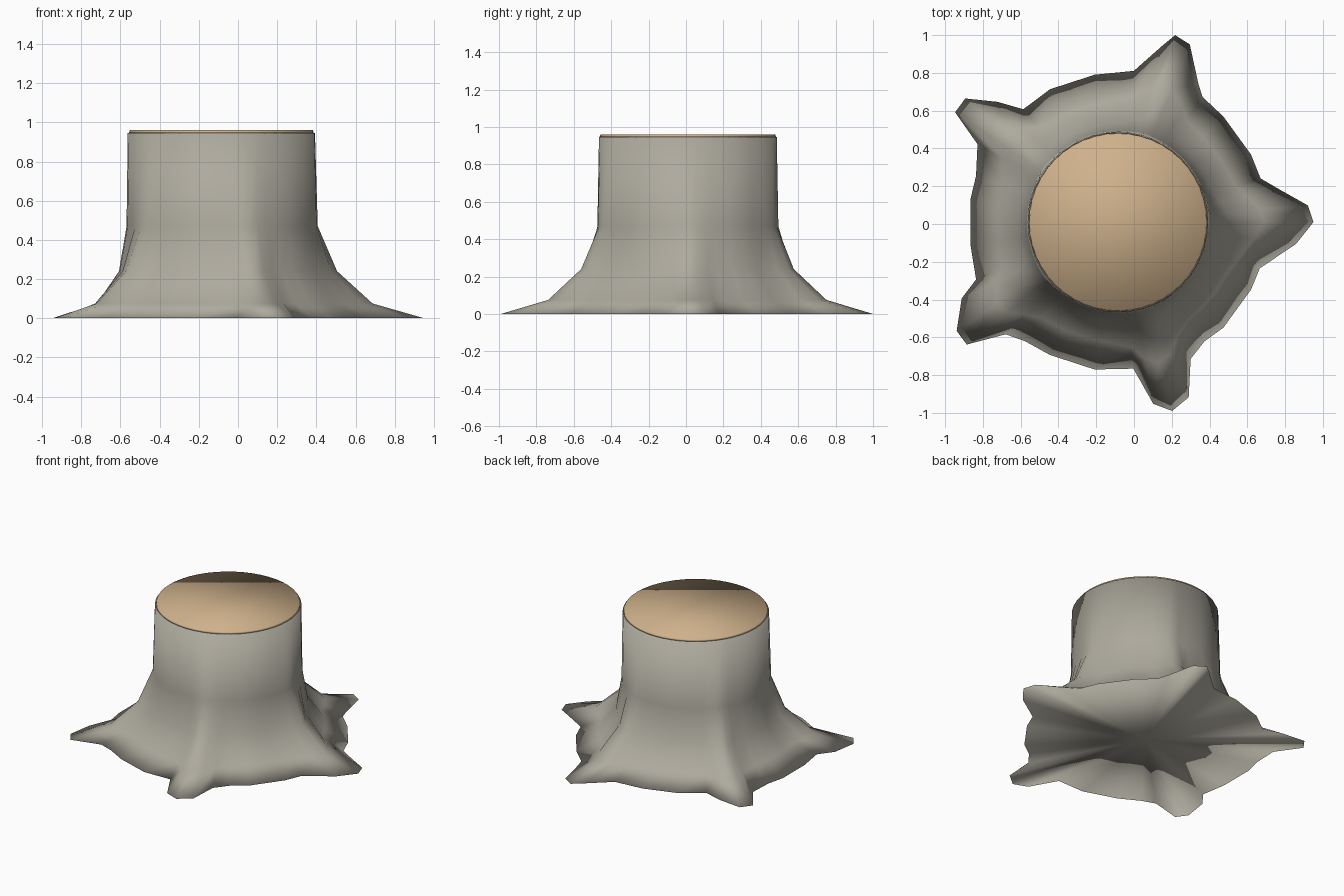
import bpy, bmesh
from math import cos, sin, radians

CENTRE_X, CENTRE_Y = -0.085, 0.01
TRUNK_R = 0.478
ROOT_REACH = 0.555

# Each root: (degrees off its axis, ground radius in hundredths)
ROOTS = [
    [(-18, 79), (-7, 95), (0, 103.5), (5, 101), (11, 88), (17, 79)],
    [(-16, 80), (-12, 85), (-4, 101.5), (1, 103.5), (4, 96), (12, 80.5)],
    [(-14, 78), (-9, 90), (-3, 104), (2, 104), (7, 85), (18, 79)],
    [(-14, 81), (-10, 92), (-2, 103), (3, 103), (9, 84), (16, 80)],
    [(-12, 78), (-7, 98), (-2, 104), (4, 100), (10, 82), (18, 78)],
]
VALLEY = [(27, 79), (36, 78), (45, 79)]

# Height, share of the root reach kept, sharpness of the ridges, smoothing passes
LEVELS = [
    (0.0, 1.0, 1.0, 0),
    (0.075, 0.56, 1.15, 1),
    (0.24, 0.22, 1.7, 1),
    (0.47, 0.03, 1.7, 2),
    (0.945, 0.0, 1.0, 0),
]


def make_material(name, colour):
    mat = bpy.data.materials.new(name)
    mat.use_nodes = True
    mat.diffuse_color = (*colour, 1)
    for node in mat.node_tree.nodes:
        if node.type == 'BSDF_PRINCIPLED':
            node.inputs["Base Color"].default_value = (*colour, 1)
            node.inputs["Roughness"].default_value = 0.9
    return mat


def add_ring(bm, angles, radii, z):
    return [bm.verts.new((CENTRE_X + r * cos(a), CENTRE_Y + r * sin(a), z))
            for a, r in zip(angles, radii)]


def bridge(bm, low, high):
    for i in range(len(low)):
        j = (i + 1) % len(low)
        bm.faces.new((low[i], low[j], high[j], high[i]))


def finish(bm, name, mat):
    mesh = bpy.data.meshes.new(name)
    for face in bm.faces:
        face.smooth = True
    bm.to_mesh(mesh)
    bm.free()
    mesh.materials.append(mat)
    obj = bpy.data.objects.new(name, mesh)
    bpy.context.collection.objects.link(obj)
    return obj


def smooth_loop(values, passes):
    n = len(values)
    for _ in range(passes):
        values = [(values[i - 1] + 2 * values[i] + values[(i + 1) % n]) / 4
                  for i in range(n)]
    return values


cube = bpy.data.objects.get("Cube")
if cube:
    bpy.data.objects.remove(cube, do_unlink=True)

bark = make_material("bark grey", (0.42, 0.40, 0.34))
wood = make_material("cut wood tan", (0.62, 0.44, 0.26))

# Ground outline around the five roots and the valleys between them
angles, ground = [], []
for i, root in enumerate(ROOTS):
    for offset, radius in root + VALLEY:
        angles.append(radians(72 * i + offset))
        ground.append(radius / 100)

# Bark: flared roots lofted up into a round trunk
bm = bmesh.new()
rings = []
for z, share, sharp, passes in LEVELS:
    spread = [(r - TRUNK_R) / ROOT_REACH for r in smooth_loop(ground, passes)]
    radii = [TRUNK_R + ROOT_REACH * share * s ** sharp for s in spread]
    rings.append(add_ring(bm, angles, radii, z))
for low, high in zip(rings, rings[1:]):
    bridge(bm, low, high)
bm.faces.new(rings[-1])

# Underside: a fan meeting at the middle
middle = bm.verts.new((CENTRE_X, CENTRE_Y, 0))
base = rings[0]
for i in range(len(base)):
    bm.faces.new((base[i], middle, base[(i + 1) % len(base)]))
finish(bm, "stump_bark", bark)

# Cut top: a thin disc with a slightly tapered edge
bm = bmesh.new()
SIDES = 48
turn = [radians(360 * i / SIDES) for i in range(SIDES)]
lower = add_ring(bm, turn, [0.472] * SIDES, 0.946)
upper = add_ring(bm, turn, [0.467] * SIDES, 0.96)
bridge(bm, lower, upper)
bm.faces.new(upper)
bm.faces.new(lower[::-1])
finish(bm, "cut_top", wood)
